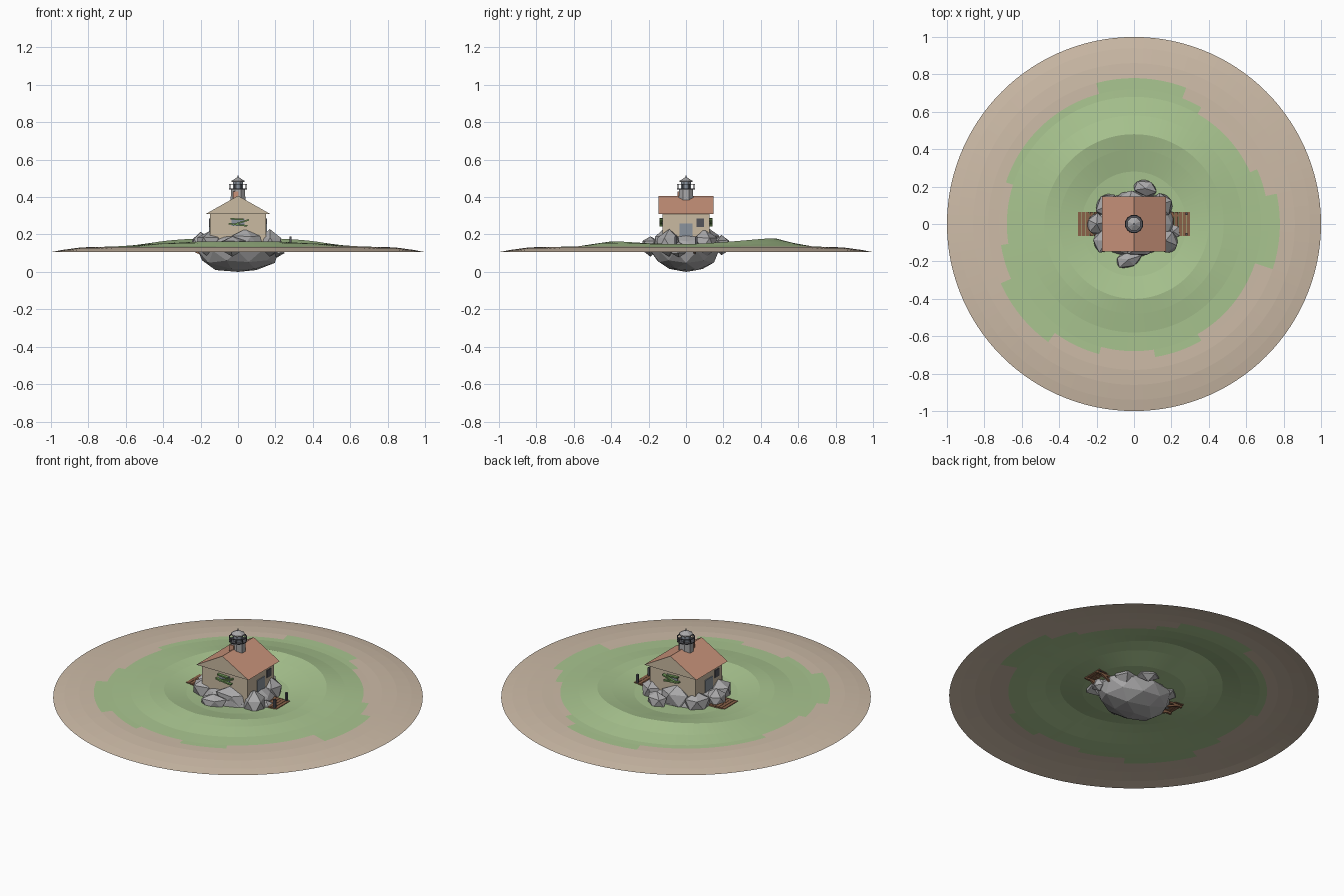
import bpy, bmesh, math, random
from mathutils import Vector, Matrix

if "Cube" in bpy.data.objects:
    bpy.data.objects.remove(bpy.data.objects["Cube"])

random.seed(4)


def material(name, rgb):
    m = bpy.data.materials.new(name)
    m.diffuse_color = [(c / 255) ** 2.2 for c in rgb] + [1]
    m.use_nodes = True
    m.node_tree.nodes["Principled BSDF"].inputs["Base Color"].default_value = m.diffuse_color
    return m


SAND = material("sand", (204, 186, 166))
GRASS = material("grass", (168, 196, 143))
ROCK = material("grey rock", (168, 167, 168))
WALL = material("plaster", (200, 184, 160))
ROOF = material("terracotta", (200, 146, 122))
WOOD = material("wood", (136, 98, 74))
METAL = material("dark metal", (84, 84, 90))
GLASS = material("window grey", (138, 146, 156))
LEAF = material("leaf green", (112, 150, 88))


def finish(bm, name, *mats):
    me = bpy.data.meshes.new(name)
    bm.to_mesh(me)
    bm.free()
    ob = bpy.data.objects.new(name, me)
    for m in mats:
        me.materials.append(m)
    bpy.context.collection.objects.link(ob)
    return ob


def box(name, mat, lo, hi, rot=None):
    lo, hi = Vector(lo), Vector(hi)
    bm = bmesh.new()
    bmesh.ops.create_cube(bm, size=1)
    bmesh.ops.scale(bm, vec=hi - lo, verts=bm.verts)
    if rot:
        bmesh.ops.rotate(bm, matrix=Matrix.Rotation(rot[0], 3, rot[1]), verts=bm.verts)
    bmesh.ops.translate(bm, vec=(lo + hi) / 2, verts=bm.verts)
    return finish(bm, name, mat)


def frustum(name, mat, r1, r2, z1, z2, sides=8, x=0, y=0):
    bm = bmesh.new()
    bmesh.ops.create_cone(bm, cap_ends=True, segments=sides, radius1=r1, radius2=r2, depth=z2 - z1)
    bmesh.ops.rotate(bm, matrix=Matrix.Rotation(math.pi / sides, 3, 'Z'), verts=bm.verts)
    bmesh.ops.translate(bm, vec=(x, y, (z1 + z2) / 2), verts=bm.verts)
    return finish(bm, name, mat)


def rock(name, centre, size, detail=1, turn=0, jitter=0.12):
    bm = bmesh.new()
    bmesh.ops.create_icosphere(bm, subdivisions=detail, radius=1)
    for v in bm.verts:
        v.co *= 1 + random.uniform(-jitter, jitter * 0.6)
        v.co = Vector([c * s for c, s in zip(v.co, size)])
    bmesh.ops.rotate(bm, matrix=Matrix.Rotation(turn, 3, 'Z'), verts=bm.verts)
    for v in bm.verts:
        v.co += Vector(centre)
        v.co.z = max(v.co.z, 0)
    return finish(bm, name, ROCK)


# ground: thin round sheet with low hills and a ragged grass edge
RINGS = [0.15, 0.28, 0.4, 0.48, 0.58, 0.68, 0.72, 0.78, 0.86, 0.94, 1.0]
EDGE = [(13, .78), (25, .72), (59, .68), (70, .72), (105, .78), (162, .72), (190, .68),
        (203, .72), (235, .78), (256, .72), (280, .68), (299, .72), (342, .68), (360, .78)]
SEG = 120


def height(r, a):
    north = max(0, math.sin(a)) ** 1.5
    south = max(0, -math.sin(a)) ** 2
    hill = 0.044 * north * math.exp(-((r - 0.48) / 0.11) ** 2)
    hill += 0.028 * south * math.exp(-((r - 0.4) / 0.11) ** 2)
    hill += 0.016 * abs(math.cos(a)) * math.exp(-((r - 0.44) / 0.14) ** 2)
    basin = -0.010 * math.exp(-(r / 0.3) ** 4)
    rim = -0.028 * max(0, (r - 0.78) / 0.22) ** 1.6
    return 0.134 + hill + basin + rim


bm = bmesh.new()
rows = []
for r in RINGS:
    rows.append([bm.verts.new((r * math.cos(a), r * math.sin(a), height(r, a)))
                 for a in (2 * math.pi * i / SEG for i in range(SEG))])
hub = bm.verts.new((0, 0, height(0, 0)))
for i in range(SEG):
    j = (i + 1) % SEG
    limit = next(e for d, e in EDGE if (i + 0.5) * 360 / SEG < d)
    bm.faces.new((hub, rows[0][i], rows[0][j])).material_index = 1
    for k in range(len(RINGS) - 1):
        f = bm.faces.new((rows[k][i], rows[k + 1][i], rows[k + 1][j], rows[k][j]))
        f.material_index = 1 if RINGS[k + 1] <= limit + 0.001 else 0
finish(bm, "ground", SAND, GRASS)

# rocky base and the boulders around it
rock("base_rock", (0, 0, 0.112), (0.225, 0.185, 0.118), 2, jitter=0.06)
BOULDERS = [((0.06, 0.19, 0.145), (0.075, 0.05, 0.055), -0.3),
            ((-0.03, -0.19, 0.14), (0.08, 0.05, 0.055), 0.3),
            ((-0.2, 0.0, 0.15), (0.06, 0.065, 0.06), 0.2),
            ((-0.15, -0.09, 0.15), (0.08, 0.07, 0.075), 0.5),
            ((-0.14, 0.1, 0.15), (0.08, 0.07, 0.07), 1.0),
            ((0.14, 0.1, 0.15), (0.08, 0.075, 0.075), 0.4),
            ((0.17, -0.09, 0.15), (0.07, 0.08, 0.075), 0.9),
            ((0.04, -0.12, 0.16), (0.1, 0.06, 0.07), 0.1),
            ((-0.03, 0.12, 0.16), (0.1, 0.06, 0.07), 0.2),
            ((0.21, -0.04, 0.12), (0.04, 0.045, 0.045), 0.7)]
for n, (c, s, t) in enumerate(BOULDERS):
    rock(f"boulder_{n + 1}", c, s, 1, t)

# house walls
box("house_walls", WALL, (-0.15, -0.125, 0.13), (0.15, 0.125, 0.315))

# roof: prism with terracotta slopes and plaster gables
bm = bmesh.new()
front, back = [[bm.verts.new((x, y, z)) for x, z in ((-0.172, 0.31), (0.172, 0.31), (0, 0.407))]
               for y in (-0.148, 0.148)]
bm.faces.new(front)
bm.faces.new(back[::-1])
for i in range(3):
    j = (i + 1) % 3
    f = bm.faces.new((front[i], back[i], back[j], front[j]))
    f.material_index = 1 if i > 0 else 0
bmesh.ops.recalc_face_normals(bm, faces=bm.faces)
finish(bm, "gable_roof", WALL, ROOF)

for s, side in ((-1, "west"), (1, "east")):
    # doorways and small side windows
    a, b = sorted((s * 0.149, s * 0.154))
    box(f"{side}_door", GLASS, (a, -0.035, 0.135), (b, 0.035, 0.26))
    box(f"{side}_window", METAL, (a, s * 0.075 - 0.02, 0.24), (b, s * 0.075 + 0.02, 0.285))
    # plank decks with beams and struts
    for k in range(5):
        x = s * (0.205 + k * 0.021)
        box(f"{side}_deck_plank_{k + 1}", WOOD, (x - 0.0095, -0.063, 0.131), (x + 0.0095, 0.063, 0.14))
    a, b = sorted((s * 0.15, s * 0.298))
    for y in (-0.045, 0.045):
        box(f"{side}_deck_beam", WOOD, (a, y - 0.006, 0.121), (b, y + 0.006, 0.132))
        a2, b2 = sorted((s * 0.19, s * 0.27))
        box(f"{side}_deck_strut", WOOD, (a2, y - 0.006, 0.105), (b2, y + 0.006, 0.115), (-s * 0.4, 'Y'))

# rail posts on the east deck
for y in (-0.055, 0.055):
    box("deck_post", METAL, (0.275, y - 0.006, 0.13), (0.287, y + 0.006, 0.188))

# gable windows with leafy boxes
for s, side in ((-1, "front"), (1, "back")):
    a, b = sorted((s * 0.124, s * 0.129))
    box(f"{side}_window", GLASS, (-0.035, a, 0.245), (0.035, b, 0.285))
    for n, (x, z, w, t) in enumerate(((0, 0.252, 0.05, 0.12), (0.015, 0.265, 0.045, -0.3), (-0.005, 0.282, 0.035, 0.05))):
        a, b = sorted((s * 0.124, s * 0.143))
        box(f"{side}_leaf_{n + 1}", LEAF, (x - w, a, z - 0.004), (x + w, b, z + 0.004), (t, 'Y'))

# lantern tower on the ridge
frustum("tower_base", ROCK, 0.043, 0.041, 0.36, 0.442)
box("tower_door", ROOF, (-0.027, -0.045, 0.38), (0.003, -0.037, 0.43))
frustum("tower_gallery", METAL, 0.048, 0.05, 0.44, 0.447, 12)
frustum("lantern_glass", GLASS, 0.029, 0.029, 0.447, 0.484)
for k in range(8):
    a = math.pi * (2 * k + 1) / 8
    frustum("gallery_post", METAL, 0.0025, 0.0025, 0.447, 0.469, 4, 0.046 * math.cos(a), 0.046 * math.sin(a))
bm = bmesh.new()
rings = [[bm.verts.new((r * math.cos(k * math.pi / 8), r * math.sin(k * math.pi / 8), z)) for k in range(16)]
         for r, z in ((0.049, 0.466), (0.049, 0.47), (0.044, 0.47), (0.044, 0.466))]
for i in range(4):
    for k in range(16):
        n = (k + 1) % 16
        bm.faces.new((rings[i][k], rings[i][n], rings[(i + 1) % 4][n], rings[(i + 1) % 4][k]))
bmesh.ops.recalc_face_normals(bm, faces=bm.faces)
finish(bm, "gallery_rail", METAL)
frustum("lantern_eave", ROCK, 0.038, 0.038, 0.48, 0.487)
frustum("lantern_cap", ROCK, 0.037, 0.008, 0.487, 0.504)
frustum("lantern_finial", METAL, 0.005, 0.001, 0.502, 0.517, 6)
